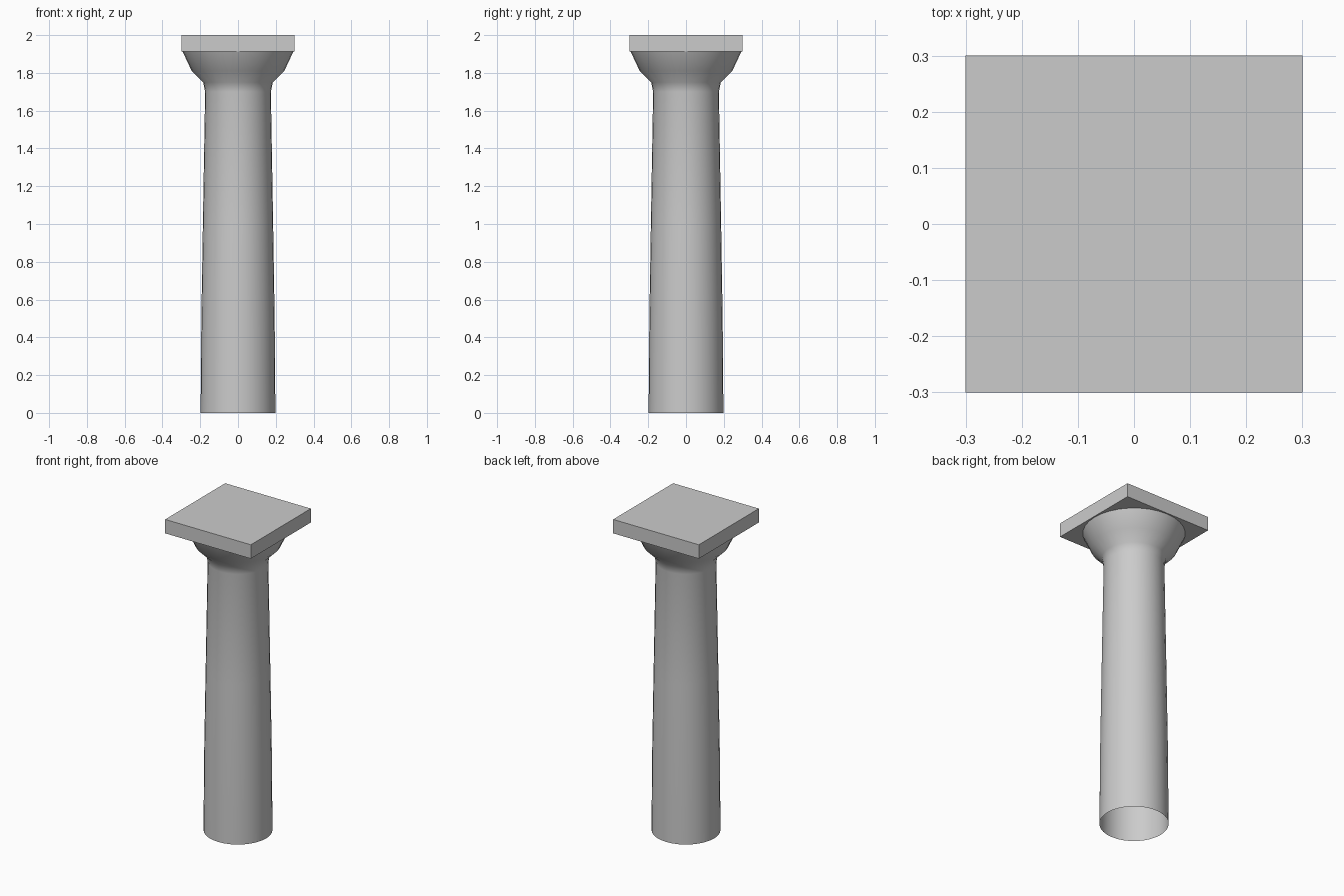
import bpy, bmesh, math

if "Cube" in bpy.data.objects:
    bpy.data.objects.remove(bpy.data.objects["Cube"])

SIDES = 32


def add_object(name, bm):
    bmesh.ops.recalc_face_normals(bm, faces=bm.faces)
    mesh = bpy.data.meshes.new(name)
    bm.to_mesh(mesh)
    bm.free()
    obj = bpy.data.objects.new(name, mesh)
    bpy.context.collection.objects.link(obj)
    return obj


# Shaft and flared capital: one open turned shell, (radius, height) profile
profile = [(0.198, 0.0), (0.194, 0.5), (0.186, 1.0), (0.174, 1.70),
           (0.184, 1.75), (0.245, 1.81), (0.293, 1.912)]
bm = bmesh.new()
rings = []
for r, z in profile:
    rings.append([bm.verts.new((r * math.cos(2 * math.pi * i / SIDES),
                                r * math.sin(2 * math.pi * i / SIDES), z))
                  for i in range(SIDES)])
for low, high in zip(rings, rings[1:]):
    for i in range(SIDES):
        j = (i + 1) % SIDES
        bm.faces.new((low[i], low[j], high[j], high[i])).smooth = True
add_object("column_shaft", bm)

# Square slab on top
bm = bmesh.new()
bmesh.ops.create_cube(bm, size=1)
bmesh.ops.scale(bm, vec=(0.6, 0.6, 0.088), verts=bm.verts)
bmesh.ops.translate(bm, vec=(0, 0, 1.956), verts=bm.verts)
add_object("top_slab", bm)
